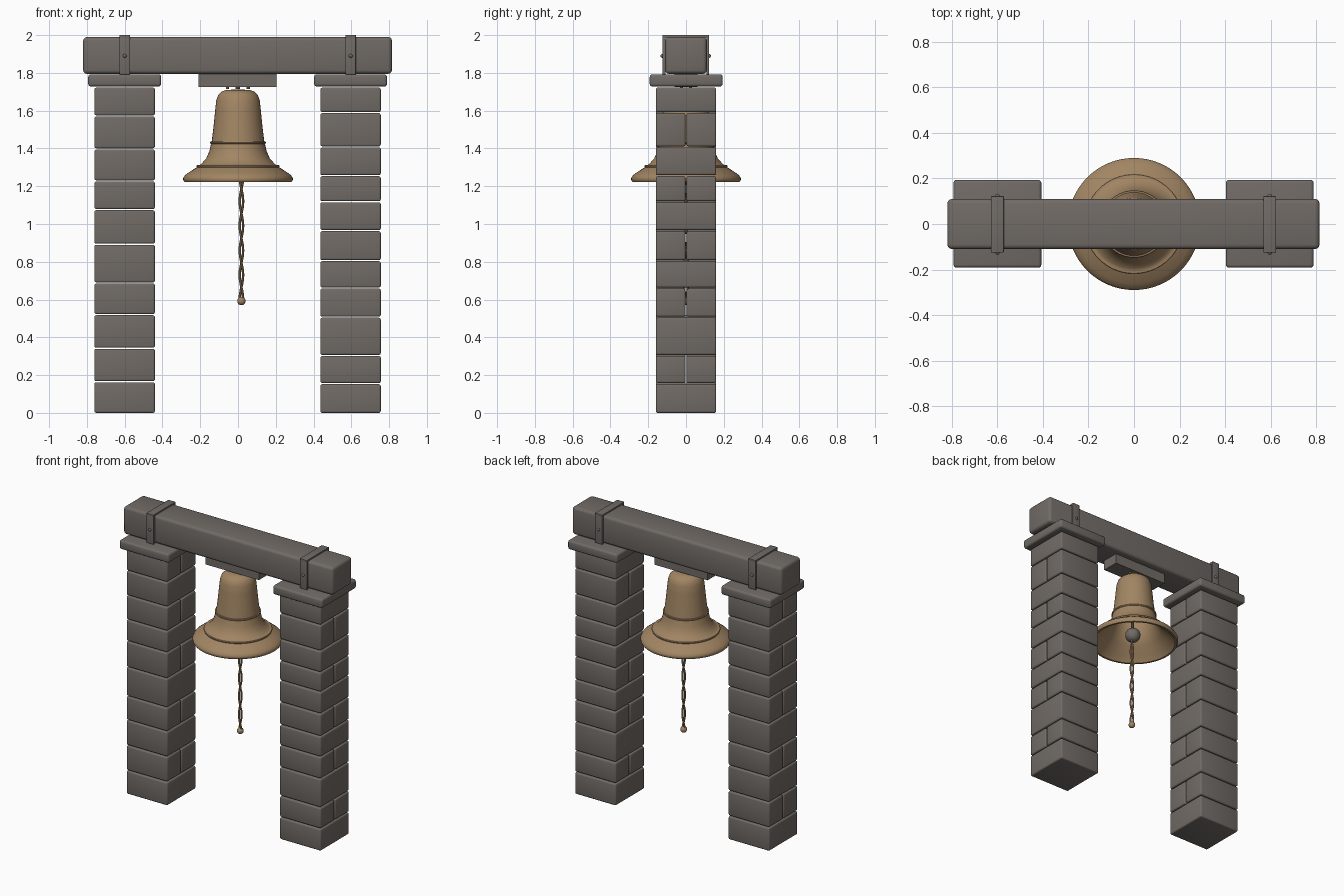
import bpy, bmesh, math
from mathutils import Vector

if "Cube" in bpy.data.objects:
    bpy.data.objects.remove(bpy.data.objects["Cube"], do_unlink=True)


def material(name, rgb):
    m = bpy.data.materials.new(name)
    m.use_nodes = True
    m.diffuse_color = (*rgb, 1)
    m.node_tree.nodes["Principled BSDF"].inputs["Base Color"].default_value = (*rgb, 1)
    return m


STONE = material("warm grey stone", (0.165, 0.147, 0.133))
BRONZE = material("tan bronze", (0.36, 0.235, 0.125))


def smooth(ob, angle=35):
    bpy.ops.object.select_all(action="DESELECT")
    ob.select_set(True)
    bpy.context.view_layer.objects.active = ob
    bpy.ops.object.shade_smooth_by_angle(angle=math.radians(angle))


def finish(name, bm, mat):
    bmesh.ops.recalc_face_normals(bm, faces=bm.faces)
    me = bpy.data.meshes.new(name)
    bm.to_mesh(me)
    bm.free()
    me.materials.append(mat)
    ob = bpy.data.objects.new(name, me)
    bpy.context.collection.objects.link(ob)
    smooth(ob)
    return ob


def box(name, x, y, z, bevel=0.01, mat=STONE):
    """Rounded block spanning the given (low, high) ranges."""
    bm = bmesh.new()
    bmesh.ops.create_cube(bm, size=1)
    for v in bm.verts:
        v.co = [r[0] if c < 0 else r[1] for c, r in zip(v.co, (x, y, z))]
    if bevel:
        bmesh.ops.bevel(bm, geom=bm.edges[:], offset=bevel, segments=3,
                        profile=0.5, affect="EDGES")
    return finish(name, bm, mat)


def lathe(name, points, mat, steps=64):
    bm = bmesh.new()
    verts = [bm.verts.new((r, 0, z)) for r, z in points]
    edges = [bm.edges.new(p) for p in zip(verts, verts[1:])]
    bmesh.ops.spin(bm, geom=verts + edges, axis=(0, 0, 1), cent=(0, 0, 0),
                   angle=math.tau, steps=steps)
    bmesh.ops.remove_doubles(bm, verts=bm.verts, dist=0.0002)
    return finish(name, bm, mat)


def tube(name, points, radius, mat):
    cu = bpy.data.curves.new(name, "CURVE")
    cu.dimensions = "3D"
    cu.bevel_depth = radius
    cu.bevel_resolution = 3
    cu.use_fill_caps = True
    sp = cu.splines.new("POLY")
    sp.points.add(len(points) - 1)
    for p, co in zip(sp.points, points):
        p.co = (*co, 1)
    ob = bpy.data.objects.new(name, cu)
    bpy.context.collection.objects.link(ob)
    cu.materials.append(mat)
    bpy.ops.object.select_all(action="DESELECT")
    ob.select_set(True)
    bpy.context.view_layer.objects.active = ob
    bpy.ops.object.convert(target="MESH")
    smooth(bpy.context.object)


def ball(name, loc, radius, mat):
    bm = bmesh.new()
    bmesh.ops.create_uvsphere(bm, u_segments=24, v_segments=14, radius=radius)
    bmesh.ops.translate(bm, verts=bm.verts, vec=loc)
    return finish(name, bm, mat)


# Pillars: stacked courses, every second one split front to back
courses = {
    "right": (-0.60, [0, .165, .342, .52, .688, .893, 1.076, 1.228, 1.398, 1.572, 1.725]),
    "left": (0.596, [0, .155, .304, .507, .661, .806, .965, 1.118, 1.256, 1.408, 1.59, 1.725]),
}
gap = 0.003
for side, (cx, levels) in courses.items():
    xs = (cx - 0.16, cx + 0.16)
    for i, (low, high) in enumerate(zip(levels, levels[1:])):
        zs = (low + (gap if i else 0), high - gap)
        if i % 2:
            box(f"{side}_half_brick_front_{i}", xs, (-0.16, -gap), zs)
            box(f"{side}_half_brick_back_{i}", xs, (gap, 0.16), zs)
        else:
            box(f"{side}_brick_{i}", xs, (-0.16, 0.16), zs)
    # Capstone
    box(f"{side}_capstone", (cx - 0.193, cx + 0.193), (-0.192, 0.194), (1.728, 1.792), 0.014)

    # Strap folded over the beam, with a bolt on each side
    sx = (cx - 0.028, cx + 0.028)
    box(f"{side}_strap_top", sx, (-0.125, 0.122), (1.984, 2.0), 0.002)
    for face, inner, outer in (("front", -0.108, -0.125), ("back", 0.108, 0.122)):
        ys = (min(inner, outer), max(inner, outer))
        box(f"{side}_strap_{face}", sx, ys, (1.792, 1.99), 0.002)
        ball(f"{side}_bolt_{face}", (cx, outer, 1.89), 0.01, STONE)

# Beam and the hanger block under it
box("beam", (-0.82, 0.815), (-0.11, 0.11), (1.795, 1.99), 0.02)
box("hanger_block", (-0.21, 0.205), (-0.06, 0.06), (1.725, 1.80), 0)

# Bell: outer wall with two raised bands, lip, then hollow inside
outer = [(0, 1.712), (.06, 1.71), (.085, 1.702), (.104, 1.685), (.115, 1.655),
         (.121, 1.60), (.13, 1.51), (.139, 1.438), (.146, 1.437), (.148, 1.431),
         (.146, 1.425), (.143, 1.424), (.152, 1.385), (.168, 1.348), (.195, 1.317),
         (.206, 1.312), (.217, 1.311), (.220, 1.306), (.218, 1.300), (.222, 1.298),
         (.262, 1.272), (.282, 1.257), (.29, 1.243), (.290, 1.232), (.283, 1.222)]
inner = [(.27, 1.222), (.235, 1.262), (.185, 1.305), (.145, 1.36), (.125, 1.43),
         (.108, 1.58), (.095, 1.66), (.06, 1.685), (0, 1.69)]
lathe("bell", outer + inner, BRONZE)

# Crown loops joining the bell to the hanger block
for name, x in (("right", -0.03), ("left", 0.028)):
    loop = []
    for i in range(17):
        a = math.pi * i / 16
        loop.append((x + 0.026 * math.cos(a), 0.024 * math.cos(a), 1.715 + 0.05 * math.sin(a)))
    tube(f"{name}_crown_loop", loop, 0.009, BRONZE)

# Clapper
tube("clapper_rod", [(0, 0, 1.69), (0.015, 0, 1.28)], 0.01, STONE)
ball("clapper_ball", (0.01, 0, 1.275), 0.05, STONE)

# Pull rope: two loosely twisted strands ending in a knot
for k in range(2):
    strand = []
    for i in range(61):
        t = i / 60
        a = math.pi * (k + 5 * t)
        strand.append(Vector((0.018 + 0.009 * math.cos(a), 0.009 * math.sin(a), 1.25 - 0.65 * t)))
    tube(f"rope_strand_{k + 1}", strand, 0.0065, BRONZE)
ball("rope_knot", (0.018, 0, 0.592), 0.022, BRONZE)
